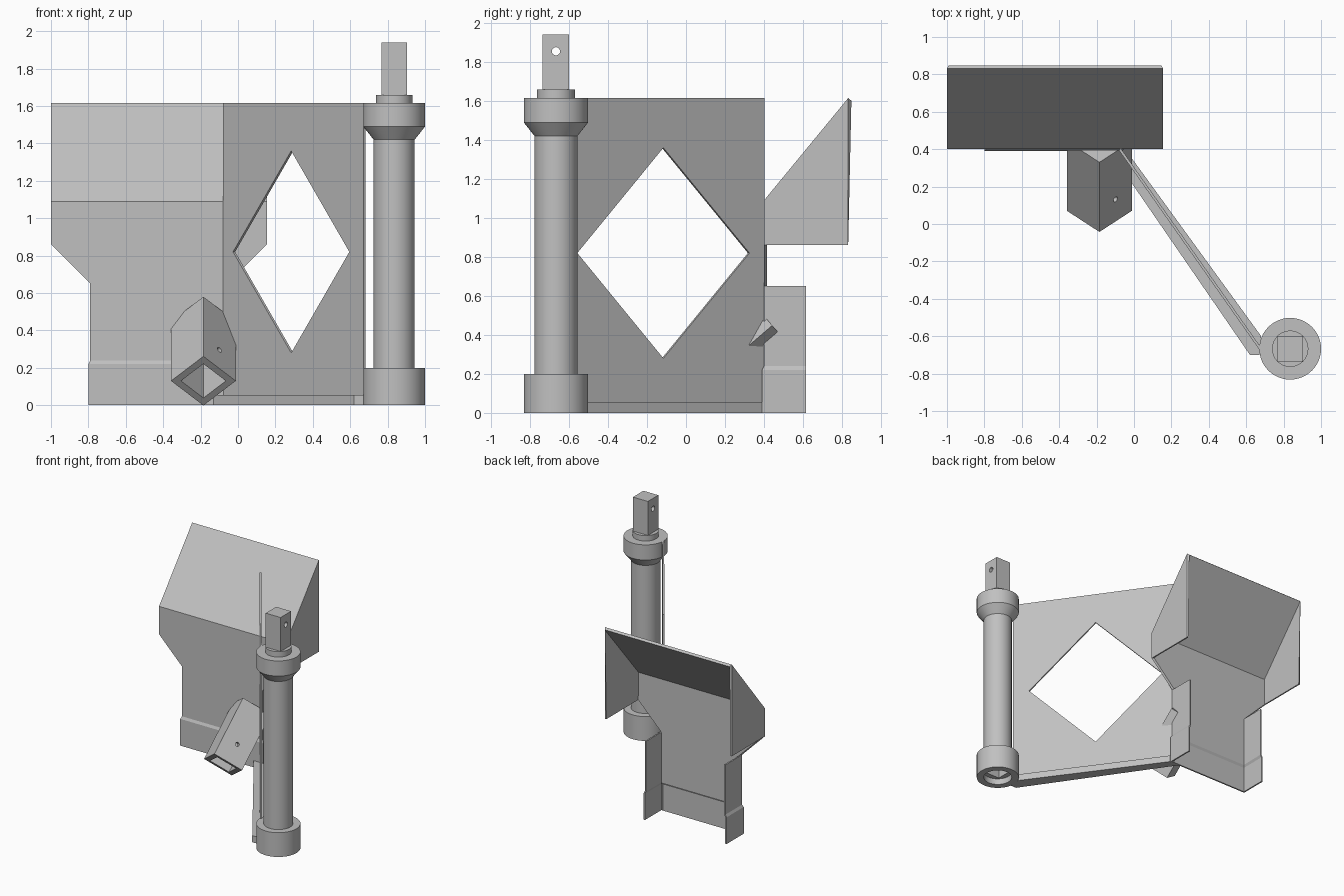
import bpy, bmesh, math
from mathutils import Vector

old = bpy.data.objects.get("Cube")
if old:
    bpy.data.objects.remove(old, do_unlink=True)

steel = bpy.data.materials.new("grey_steel")
steel.use_nodes = True
GREY = (0.53, 0.53, 0.53, 1)
steel.diffuse_color = GREY
steel.node_tree.nodes["Principled BSDF"].inputs["Base Color"].default_value = GREY

X, Y, Z = Vector((1, 0, 0)), Vector((0, 1, 0)), Vector((0, 0, 1))


def finish(name, bm):
    bmesh.ops.recalc_face_normals(bm, faces=bm.faces[:])
    mesh = bpy.data.meshes.new(name)
    bm.to_mesh(mesh)
    bm.free()
    mesh.materials.append(steel)
    ob = bpy.data.objects.new(name, mesh)
    bpy.context.collection.objects.link(ob)
    return ob


def prism(name, profile, u, v, w, origin, depth):
    """Extrude a 2D profile lying in the u, v plane along w."""
    bm = bmesh.new()
    start = Vector(origin)
    face = bm.faces.new([bm.verts.new(start + u * a + v * b) for a, b in profile])
    ext = bmesh.ops.extrude_face_region(bm, geom=[face])["geom"]
    bmesh.ops.translate(bm, vec=w * depth,
                        verts=[e for e in ext if isinstance(e, bmesh.types.BMVert)])
    return finish(name, bm)


def ngon(radius, count, turn=0.0):
    return [(radius * math.cos(turn + math.tau * i / count),
             radius * math.sin(turn + math.tau * i / count)) for i in range(count)]


def box(name, x0, x1, y0, y1, z0, z1):
    return prism(name, [(x0, y0), (x1, y0), (x1, y1), (x0, y1)], X, Y, Z, (0, 0, z0), z1 - z0)


def bake(ob):
    deps = bpy.context.evaluated_depsgraph_get()
    mesh = bpy.data.meshes.new_from_object(ob.evaluated_get(deps))
    ob.modifiers.clear()
    ob.data = mesh


def cut(ob, *cutters):
    for c in cutters:
        c.hide_render = True
        mod = ob.modifiers.new("cut", "BOOLEAN")
        mod.operation, mod.solver, mod.object = "DIFFERENCE", "EXACT", c
        bake(ob)
        bpy.data.objects.remove(c, do_unlink=True)


# Round post turned from one profile, with a recess underneath
PX, PY = 0.835, -0.667
profile = [(0, 0.05), (0.11, 0.05), (0.11, 0), (0.165, 0), (0.165, 0.2), (0.11, 0.2),
           (0.11, 1.42), (0.165, 1.49), (0.165, 1.615), (0.097, 1.615), (0.097, 1.66), (0, 1.66)]
bm = bmesh.new()
ring = [bm.verts.new((PX + r, PY, z)) for r, z in profile]
edges = [bm.edges.new(pair) for pair in zip(ring, ring[1:])]
bmesh.ops.spin(bm, geom=ring + edges, cent=(PX, PY, 0), axis=Z, angle=math.tau, steps=48)
bmesh.ops.remove_doubles(bm, verts=bm.verts[:], dist=0.0005)
post = finish("post", bm)
S = 0.068
cut(post, box("socket_cutter", PX - S, PX + S, PY - S, PY + S, -0.1, 0.3))
bpy.context.view_layer.objects.active = post
post.select_set(True)
bpy.ops.object.shade_smooth_by_angle()
post.select_set(False)

# Square drive stub with cross pin hole
stub = box("post_stub", PX - S, PX + S, PY - S, PY + S, 1.65, 1.94)
cut(stub, prism("pin_cutter", ngon(0.021, 20), Y, Z, X, (PX - 0.2, PY, 1.855), 0.4))

# Diagonal web plate with a diamond opening
along = Vector((0.576, -0.818, 0)).normalized()
across = Vector((-along.y, along.x, 0))
mid = Vector((0.29, -0.12, 0))
T = 0.014
plate = prism("web_plate", [(-0.635, 0), (0.672, 0), (0.672, 1.615), (-0.635, 1.615)],
              along, Z, across, mid - across * T / 2, T)
cut(plate, prism("diamond_cutter", ngon(0.54, 4), along, Z, across,
                 mid - across * 0.1 + Z * 0.82, 0.2))

# Foot bar under the plate
prism("foot_bar", [(-0.13, 0.39), (-0.04, 0.39), (0.68, -0.6), (0.67, -0.7), (0.62, -0.7)],
      X, Y, Z, (0, 0, 0), 0.055)

# Tilted square socket tube, open at its lower end
axis = Vector((0, 0.76, 0.65)).normalized()
up = Vector((0, -axis.z, axis.y))
base = Vector((-0.185, 0.07, 0.13))
tube = prism("socket_tube", ngon(0.173, 4), X, up, axis, base, 0.49)
pin_dir = (X + up).normalized()
side = (X - up).normalized()
cut(tube,
    prism("bore_cutter", ngon(0.12, 4), X, up, axis, base - axis * 0.1, 0.48),
    prism("pin_cutter", ngon(0.016, 16), axis, side, pin_dir, base + axis * 0.155, 0.3),
    box("wall_cutter", -0.785, -0.06, 0.395, 1.0, -0.1, 1.0))

# Folded sheet shell: hood, tapered front panel, side flanges and skirt
CX = -0.4225
HOOD, BODY, SKIRT = 0.5775, 0.3675, 0.3775
FRONT, LIP, BACK, TOP_BACK = 0.4, 0.39, 0.615, 0.832
bm = bmesh.new()


def corner(half, y, z):
    return [bm.verts.new((CX + s * half, y, z)) for s in (-1, 1)]


eave = corner(HOOD, FRONT, 1.09)
hood_low = corner(HOOD, FRONT, 0.86)
hood_back = corner(HOOD, TOP_BACK, 0.86)
crest = corner(HOOD, TOP_BACK, 1.615)
body_top = corner(BODY, FRONT, 0.65)
body_low = corner(BODY, FRONT, 0.24)
flange_top = corner(BODY, BACK, 0.65)
flange_low = corner(BODY, BACK, 0.24)
step = corner(SKIRT, LIP, 0.22)
step_back = corner(SKIRT, BACK, 0.22)
hem = corner(SKIRT, LIP, 0)
hem_back = corner(SKIRT, BACK, 0)

bm.faces.new([p[0] for p in (eave, hood_low, body_top, body_low)]
             + [p[1] for p in (body_low, body_top, hood_low, eave)])
for a, b in ((crest, eave), (body_low, step), (step, hem)):
    bm.faces.new((a[0], b[0], b[1], a[1]))
for i in (0, 1):
    for loop in ((eave, crest, hood_back, hood_low),
                 (body_top, flange_top, flange_low, body_low),
                 (body_low, flange_low, step_back, step),
                 (step, step_back, hem_back, hem)):
        bm.faces.new([p[i] for p in loop])
shell = finish("folded_shell", bm)

# Make the front panel face outward so the thickness grows inward
panel = max(shell.data.polygons, key=lambda p: len(p.vertices))
if panel.normal.y > 0:
    shell.data.flip_normals()
solid = shell.modifiers.new("sheet", "SOLIDIFY")
solid.thickness, solid.offset, solid.use_even_offset = 0.012, -1, True
bake(shell)
